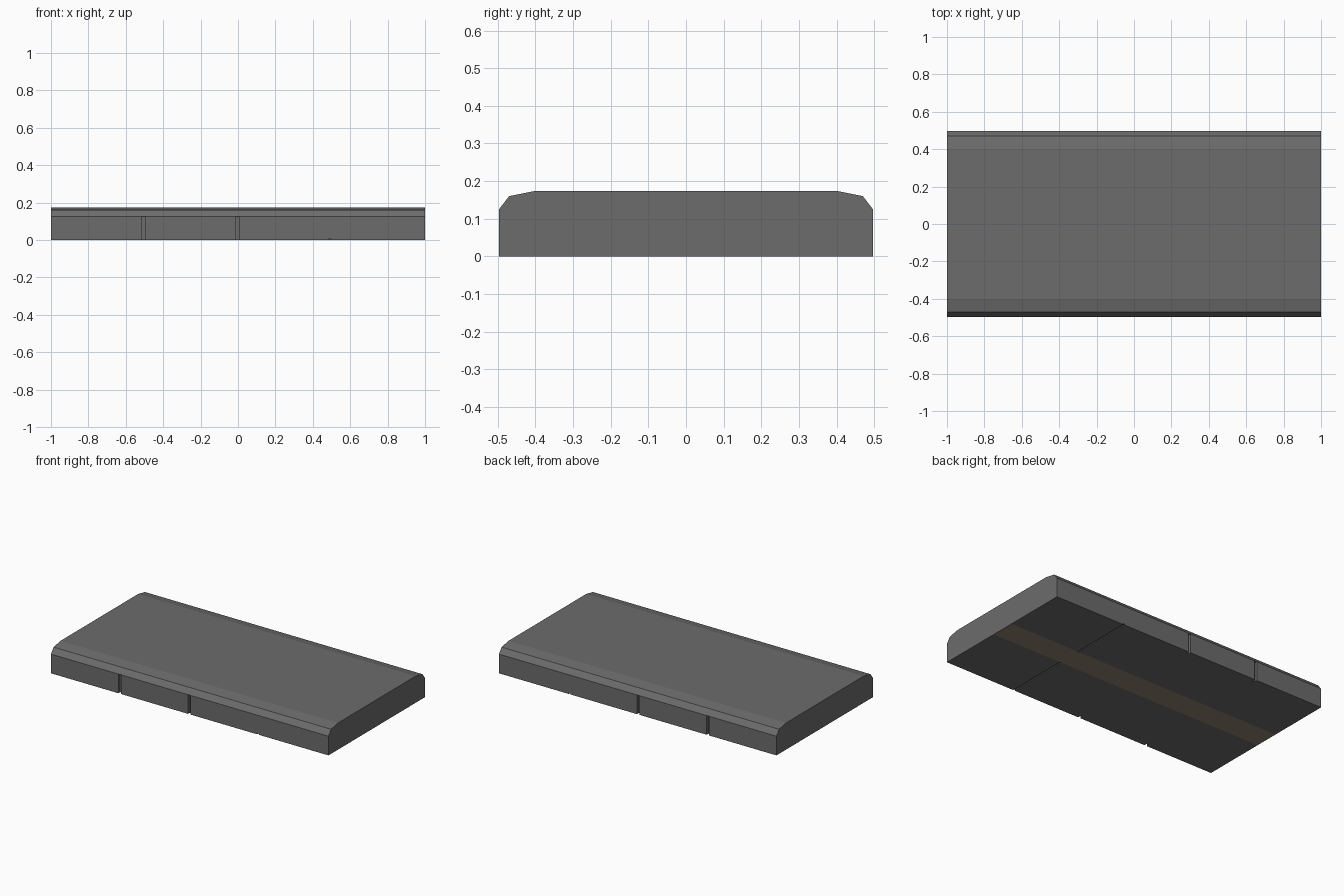
import bpy, bmesh

if "Cube" in bpy.data.objects:
    bpy.data.objects.remove(bpy.data.objects["Cube"])

def material(name, col):
    m = bpy.data.materials.new(name)
    m.diffuse_color = (*col, 1)
    m.use_nodes = True
    m.node_tree.nodes["Principled BSDF"].inputs["Base Color"].default_value = m.diffuse_color
    return m

def add_object(name, bm):
    bmesh.ops.recalc_face_normals(bm, faces=bm.faces)
    me = bpy.data.meshes.new(name)
    bm.to_mesh(me)
    bm.free()
    ob = bpy.data.objects.new(name, me)
    bpy.context.collection.objects.link(ob)
    return ob

def add_box(bm, x0, x1, y0, y1, z0, z1):
    vs = bmesh.ops.create_cube(bm, size=1)["verts"]
    for v in vs:
        v.co.x = x1 if v.co.x > 0 else x0
        v.co.y = y1 if v.co.y > 0 else y0
        v.co.z = z1 if v.co.z > 0 else z0

STRIP = (-0.075, 0.085)

# Slab: bevelled cross-section extruded along x, bottom split for the brown strip
half = [(0.497, 0), (0.497, 0.125), (0.47, 0.16), (0.40, 0.174)]
profile = half + [(-y, z) for y, z in reversed(half)] + [(y, 0) for y in STRIP]
bm = bmesh.new()
face = bm.faces.new([bm.verts.new((-1, y, z)) for y, z in profile])
ext = bmesh.ops.extrude_face_region(bm, geom=[face], use_keep_orig=True)["geom"]
bmesh.ops.translate(bm, vec=(2, 0, 0), verts=[g for g in ext if isinstance(g, bmesh.types.BMVert)])
for f in bm.faces:
    c = f.calc_center_median()
    if abs(c.z) < 1e-5 and abs(c.y) < 0.05:
        f.material_index = 1
slab = add_object("slab", bm)
slab.data.materials.append(material("dark_grey", (0.15, 0.15, 0.15)))
slab.data.materials.append(material("brown_strip", (0.28, 0.22, 0.17)))

# Joint grooves on both long sides, and a shallow joint across the underside
bm = bmesh.new()
for x in (-0.505, -0.003):
    for y in (-0.497, 0.497):
        add_box(bm, x - 0.009, x + 0.009, y - 0.018, y + 0.018, -0.1, 0.125)
for y0, y1 in ((-0.6, STRIP[0]), (STRIP[1], 0.6)):
    add_box(bm, 0.485, 0.498, y0, y1, -0.1, 0.006)
cutter = add_object("joint_cutter", bm)
cutter.hide_render = True
cutter.display_type = 'WIRE'

cut = slab.modifiers.new("joints", 'BOOLEAN')
cut.operation = 'DIFFERENCE'
cut.solver = 'EXACT'
cut.object = cutter
